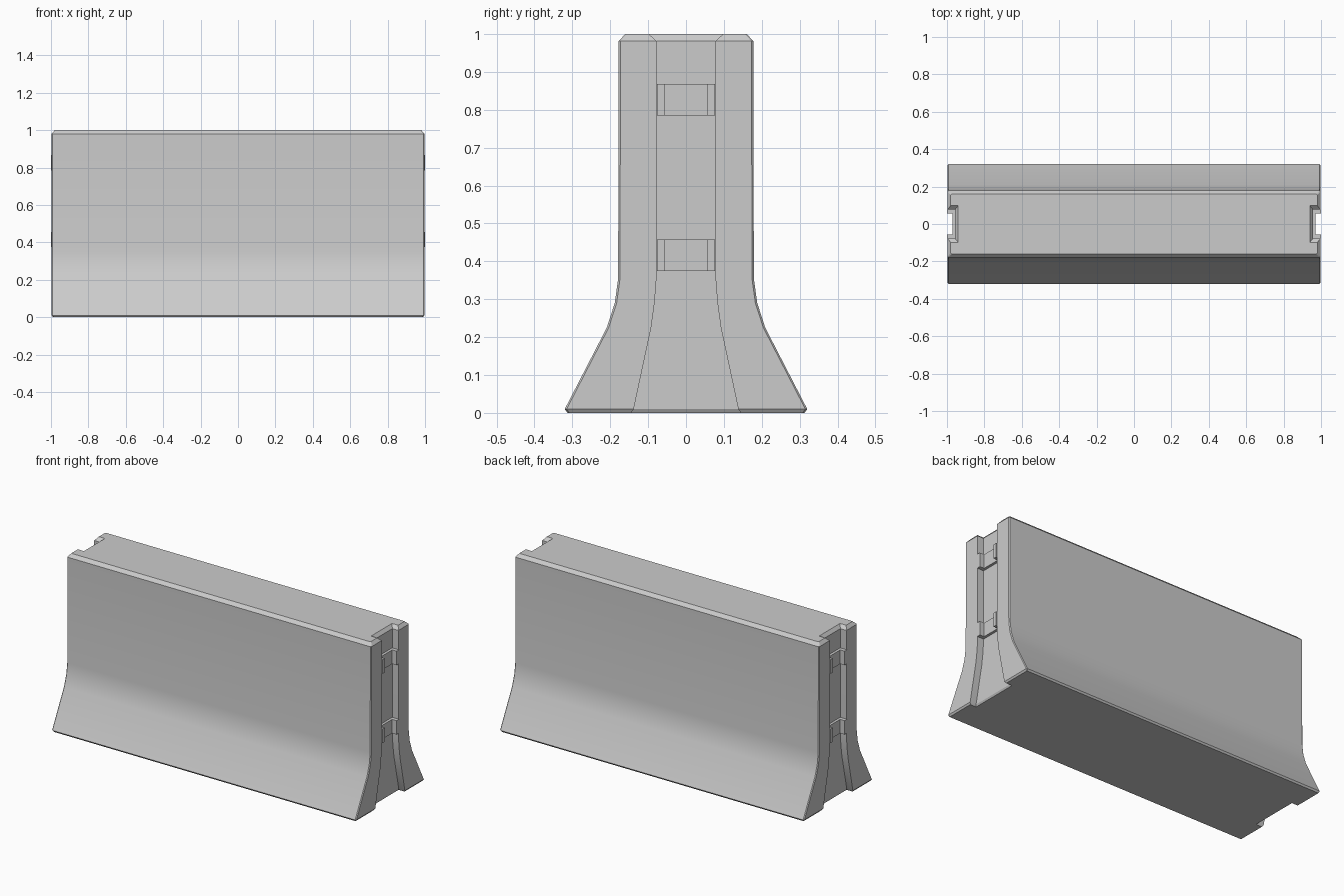
import bpy
import bmesh

if "Cube" in bpy.data.objects:
    bpy.data.objects.remove(bpy.data.objects["Cube"])

# z, half width, end x, groove half width, groove floor x
RINGS = [
    (0.000, 0.313, 0.989, 0.145, 0.950),
    (0.010, 0.320, 0.996, 0.138, 0.956),
    (0.225, 0.209, 0.996, 0.092, 0.956),
    (0.290, 0.188, 0.996, 0.083, 0.956),
    (0.355, 0.179, 0.996, 0.078, 0.956),
    (0.981, 0.178, 0.996, 0.078, 0.956),
    (1.000, 0.160, 0.980, 0.098, 0.940),
]
BEVEL = 0.005


def loft(name, rings):
    """Skin a stack of equal-length closed rings and cap both ends."""
    bm = bmesh.new()
    loops = [[bm.verts.new(p) for p in ring] for ring in rings]
    n = len(loops[0])
    for a, b in zip(loops, loops[1:]):
        for i in range(n):
            j = (i + 1) % n
            bm.faces.new((a[i], a[j], b[j], b[i]))
    bm.faces.new(loops[0][::-1])
    bm.faces.new(loops[-1])
    bmesh.ops.recalc_face_normals(bm, faces=bm.faces)
    mesh = bpy.data.meshes.new(name)
    bm.to_mesh(mesh)
    bm.free()
    obj = bpy.data.objects.new(name, mesh)
    bpy.context.collection.objects.link(obj)
    return obj


def body_ring(z, w, e, g, f):
    """H-shaped plan section with bevelled outer corners."""
    right = [(e - BEVEL, -w), (e, -w + BEVEL), (e, -g), (f, -g),
             (f, g), (e, g), (e, w - BEVEL), (e - BEVEL, w)]
    return [(x, y, z) for x, y in right + [(-x, -y) for x, y in right]]


# Concrete body with flared foot and grooved ends
body = loft("barrier_body", [body_ring(*r) for r in RINGS])
bpy.context.view_layer.objects.active = body
body.select_set(True)
bpy.ops.object.shade_smooth_by_angle(angle=0.52)

# U-shaped connector brackets lining each end groove
for side, label in ((1, "right"), (-1, "left")):
    for level, z0, z1 in (("lower", 0.375, 0.457), ("upper", 0.785, 0.868)):
        plan = [(0.950, -0.077), (1.0, -0.077), (1.0, -0.055), (0.971, -0.055),
                (0.971, 0.055), (1.0, 0.055), (1.0, 0.077), (0.950, 0.077)]
        loft(f"{label}_{level}_bracket",
             [[(side * x, y, z) for x, y in plan] for z in (z0, z1)])
